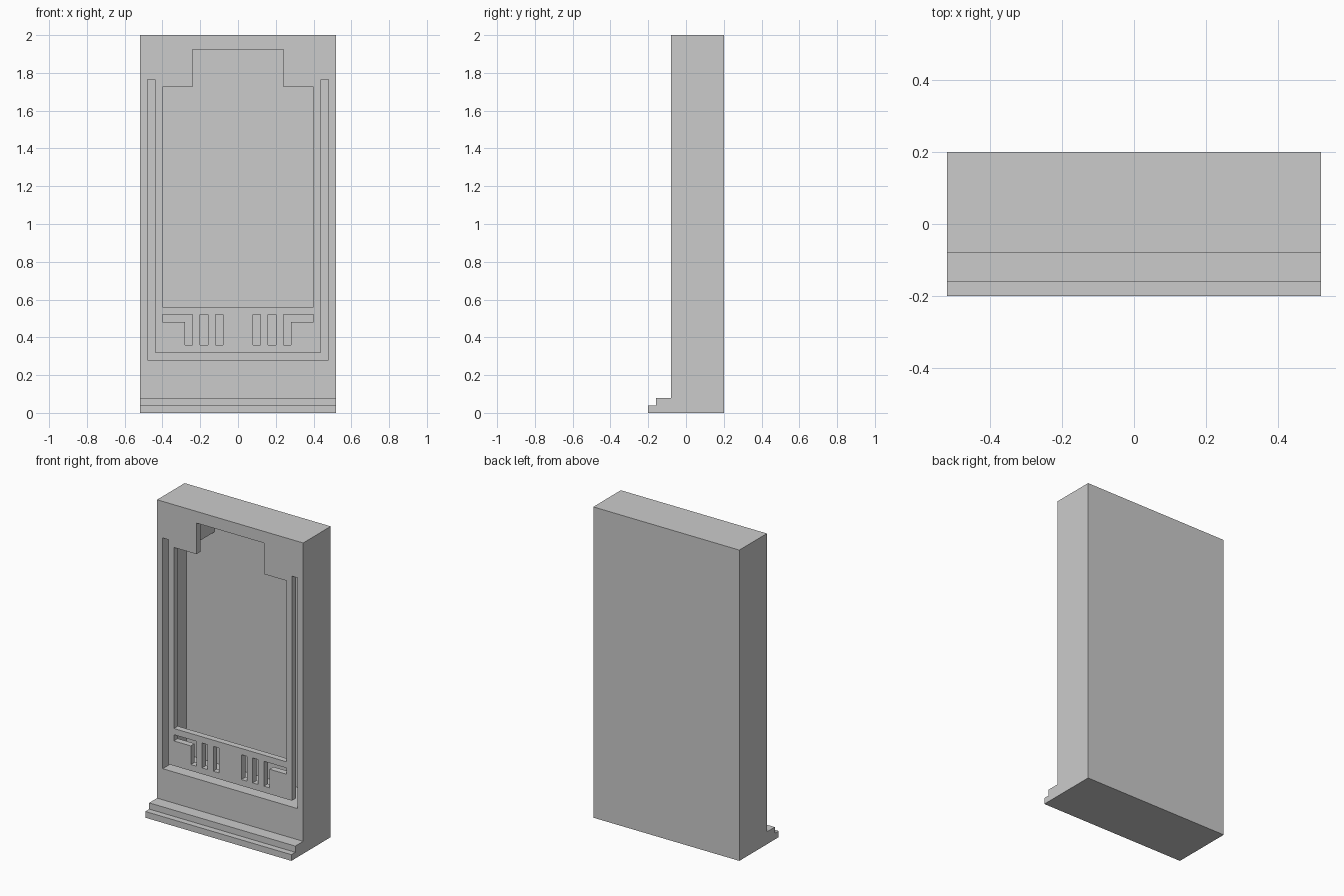
import bpy, bmesh
from mathutils import Vector

cube = bpy.data.objects.get("Cube")
if cube:
    bpy.data.objects.remove(cube, do_unlink=True)

grey = bpy.data.materials.new("plain grey")
grey.use_nodes = True
COLOUR = (0.6, 0.6, 0.6, 1)
grey.diffuse_color = COLOUR
grey.node_tree.nodes["Principled BSDF"].inputs["Base Color"].default_value = COLOUR


def prism(name, points, sweep):
    """Closed solid made by sweeping a flat outline along a vector."""
    bm = bmesh.new()
    face = bm.faces.new([bm.verts.new(p) for p in points])
    out = bmesh.ops.extrude_face_region(bm, geom=[face])
    moved = [v for v in out["geom"] if isinstance(v, bmesh.types.BMVert)]
    bmesh.ops.translate(bm, verts=moved, vec=Vector(sweep))
    bmesh.ops.recalc_face_normals(bm, faces=bm.faces)
    mesh = bpy.data.meshes.new(name)
    bm.to_mesh(mesh)
    bm.free()
    mesh.materials.append(grey)
    obj = bpy.data.objects.new(name, mesh)
    bpy.context.collection.objects.link(obj)
    return obj


def mirrored(half):
    """Complete a symmetric outline from its right half (x, z)."""
    return half + [(-x, z) for x, z in reversed(half)]


def box(x0, x1, z0, z1):
    return [(x0, z0), (x1, z0), (x1, z1), (x0, z1)]


def cut(body, outline, y0, y1):
    """Cut an (x, z) outline out of the body between two depths."""
    cutter = prism("cutter", [(x, y0, z) for x, z in outline], (0, y1 - y0, 0))
    cutter.hide_render = True
    mod = body.modifiers.new("cut", 'BOOLEAN')
    mod.operation = 'DIFFERENCE'
    mod.solver = 'EXACT'
    mod.object = cutter
    bpy.context.view_layer.objects.active = body
    bpy.ops.object.modifier_apply(modifier=mod.name)
    bpy.data.objects.remove(cutter, do_unlink=True)


# Stepped slab: side profile swept across the width
W = 0.52
profile = [(0.2, 0), (0.2, 2), (-0.08, 2), (-0.08, 0.08),
           (-0.16, 0.08), (-0.16, 0.04), (-0.2, 0.04), (-0.2, 0)]
body = prism("panel_body", [(-W, y, z) for y, z in profile], (2 * W, 0, 0))

# Hollow behind the thin front plate
cavity = mirrored([(0.48, 0.28), (0.48, 1.765), (0.28, 1.765), (0.28, 1.96)])
cut(body, cavity, -0.04, 0.16)

# Openings through the front plate
window = mirrored([(0.4, 0.56), (0.4, 1.725), (0.24, 1.725), (0.24, 1.925)])
groove = mirrored([(0.44, 0.32), (0.44, 1.765), (0.48, 1.765), (0.48, 0.28)])
corner_slot = [(0.4, 0.52), (0.24, 0.52), (0.24, 0.36),
               (0.28, 0.36), (0.28, 0.48), (0.4, 0.48)]
slots = [corner_slot, box(0.16, 0.2, 0.36, 0.52), box(0.08, 0.12, 0.36, 0.52)]

# The groove outline runs round the U: inner edge, then outer edge
groove = [(-0.44, 1.765), (-0.44, 0.32), (0.44, 0.32), (0.44, 1.765),
          (0.48, 1.765), (0.48, 0.28), (-0.48, 0.28), (-0.48, 1.765)]

for outline in [window, groove]:
    cut(body, outline, -0.3, 0)
for side in (-1, 1):
    for slot in slots:
        cut(body, [(side * x, z) for x, z in slot], -0.3, 0)
